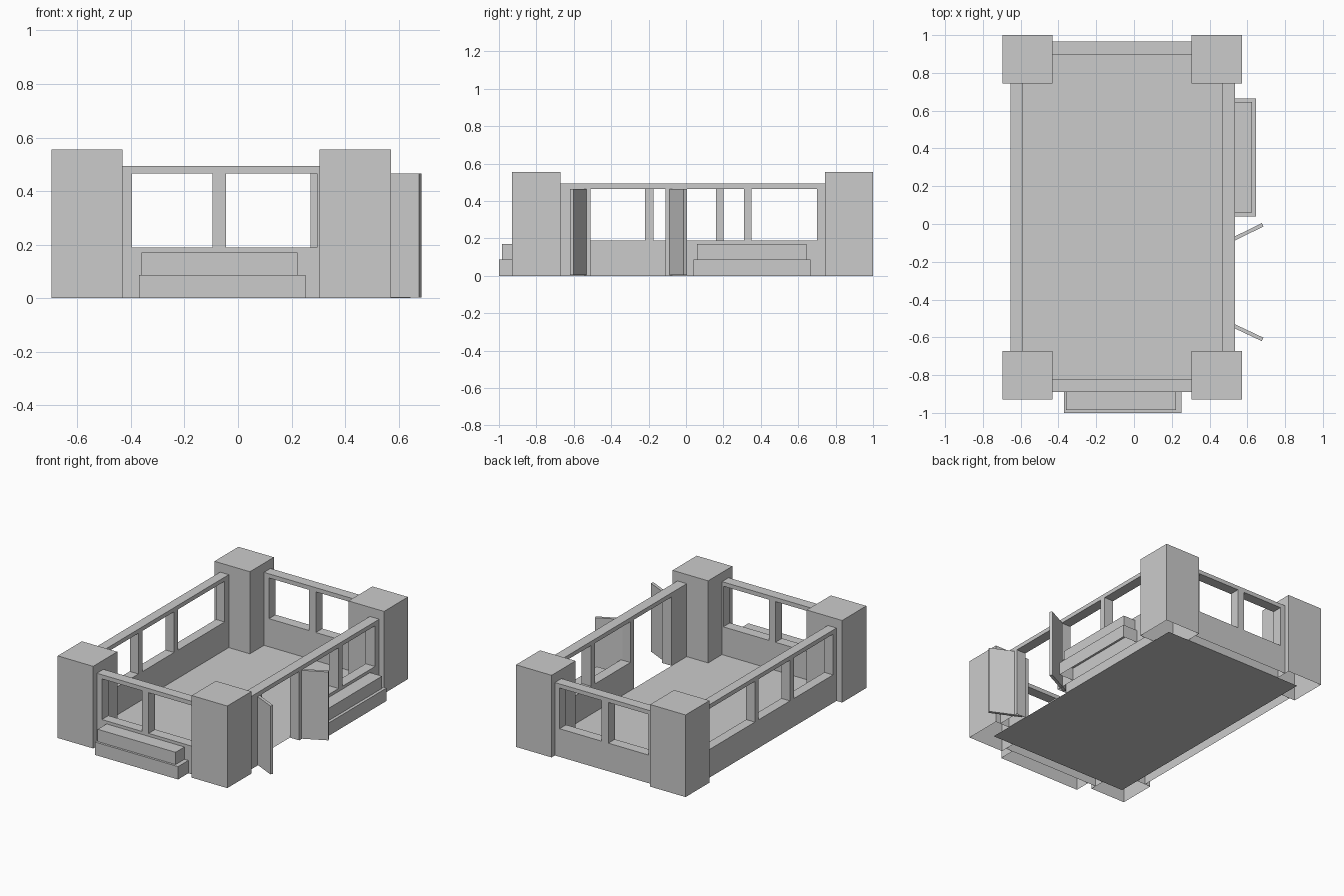
import bpy, bmesh
from mathutils import Vector, Matrix

if "Cube" in bpy.data.objects:
    bpy.data.objects.remove(bpy.data.objects["Cube"])


def finish(name, bm, open_base=True):
    bmesh.ops.recalc_face_normals(bm, faces=bm.faces)
    if open_base:  # parts standing on the ground have no underside
        under = [f for f in bm.faces if all(abs(v.co.z) < 1e-5 for v in f.verts)]
        bmesh.ops.delete(bm, geom=under, context='FACES')
    mesh = bpy.data.meshes.new(name)
    bm.to_mesh(mesh)
    bm.free()
    obj = bpy.data.objects.new(name, mesh)
    bpy.context.collection.objects.link(obj)
    return obj


def box(name, x, y, z, open_base=True):
    bm = bmesh.new()
    lo, hi = Vector((x[0], y[0], z[0])), Vector((x[1], y[1], z[1]))
    m = Matrix.Translation((lo + hi) / 2) @ Matrix.Diagonal((*(hi - lo), 1))
    bmesh.ops.create_cube(bm, size=1, matrix=m)
    return finish(name, bm, open_base)


SILL, HEAD, TOP = 0.19, 0.465, 0.493


def wall(name, axis, span, depth, windows, door=None):
    """Wall panel along axis 0 (x) or 1 (y), with openings, extruded through depth."""
    us = sorted({*span, *(u for w in windows for u in w), *(door or ())})
    zs = [0, SILL, HEAD, TOP]
    bm = bmesh.new()

    def point(u, z):
        return (u, depth[0], z) if axis == 0 else (depth[0], u, z)

    grid = [[bm.verts.new(point(u, z)) for z in zs] for u in us]
    for i in range(len(us) - 1):
        mid = (us[i] + us[i + 1]) / 2
        for j in range(3):
            if j == 1 and any(a < mid < b for a, b in windows):
                continue
            if j < 2 and door and door[0] < mid < door[1]:
                continue
            bm.faces.new((grid[i][j], grid[i + 1][j], grid[i + 1][j + 1], grid[i][j + 1]))
    bmesh.ops.delete(bm, geom=[v for v in bm.verts if not v.link_faces], context='VERTS')
    ext = bmesh.ops.extrude_face_region(bm, geom=bm.faces[:], use_keep_orig=True)
    move = Vector((0, 0, 0))
    move[1 - axis] = depth[1] - depth[0]
    bmesh.ops.translate(bm, vec=move, verts=[e for e in ext['geom'] if isinstance(e, bmesh.types.BMVert)])
    return finish(name, bm)


# Floor
bm = bmesh.new()
bm.faces.new([bm.verts.new(c) for c in
              ((-0.59, -0.82, 0), (0.465, -0.82, 0), (0.465, 0.895, 0), (-0.59, 0.895, 0))])
finish("floor", bm, False)

# Corner pillars
for side, x in (("left", (-0.697, -0.432)), ("right", (0.305, 0.571))):
    for end, y in (("front", (-0.93, -0.672)), ("back", (0.744, 1.0))):
        box(f"{end}_{side}_pillar", x, y, (0, 0.555))

# Walls with window and door openings
wall("front_wall", 0, (-0.432, 0.305), (-0.89, -0.82), [(-0.395, -0.095), (-0.045, 0.295)])
wall("back_wall", 0, (-0.432, 0.305), (0.895, 0.965), [(-0.395, -0.095), (-0.045, 0.27)])
wall("left_wall", 1, (-0.672, 0.744), (-0.655, -0.59),
     [(-0.635, -0.22), (-0.175, 0.16), (0.2, 0.7)])
wall("right_wall", 1, (-0.672, 0.744), (0.465, 0.535),
     [(-0.07, 0.31), (0.35, 0.7)], door=(-0.51, -0.11))

# Open double doors
for name, hinge, tip in (("front_door", (0.49, -0.51), (0.685, -0.602)),
                         ("back_door", (0.49, -0.11), (0.685, -0.013))):
    a, b = Vector(hinge), Vector(tip)
    d = (b - a).normalized()
    n = Vector((-d.y, d.x)) * 0.02 * (-1 if name == "front_door" else 1)
    bm = bmesh.new()
    base = bm.faces.new([bm.verts.new((*p, 0.003)) for p in (a, b, b + n, a + n)])
    ext = bmesh.ops.extrude_face_region(bm, geom=[base], use_keep_orig=True)
    bmesh.ops.translate(bm, vec=(0, 0, 0.462),
                        verts=[e for e in ext['geom'] if isinstance(e, bmesh.types.BMVert)])
    finish(name, bm, False)

# Stepped ledges outside the front and right walls
box("front_lower_ledge", (-0.37, 0.252), (-1.0, -0.89), (0, 0.087))
box("front_upper_ledge", (-0.36, 0.223), (-0.985, -0.89), (0.087, 0.17), False)
box("right_lower_ledge", (0.535, 0.645), (0.04, 0.665), (0, 0.087))
box("right_upper_ledge", (0.535, 0.625), (0.06, 0.645), (0.087, 0.17), False)
